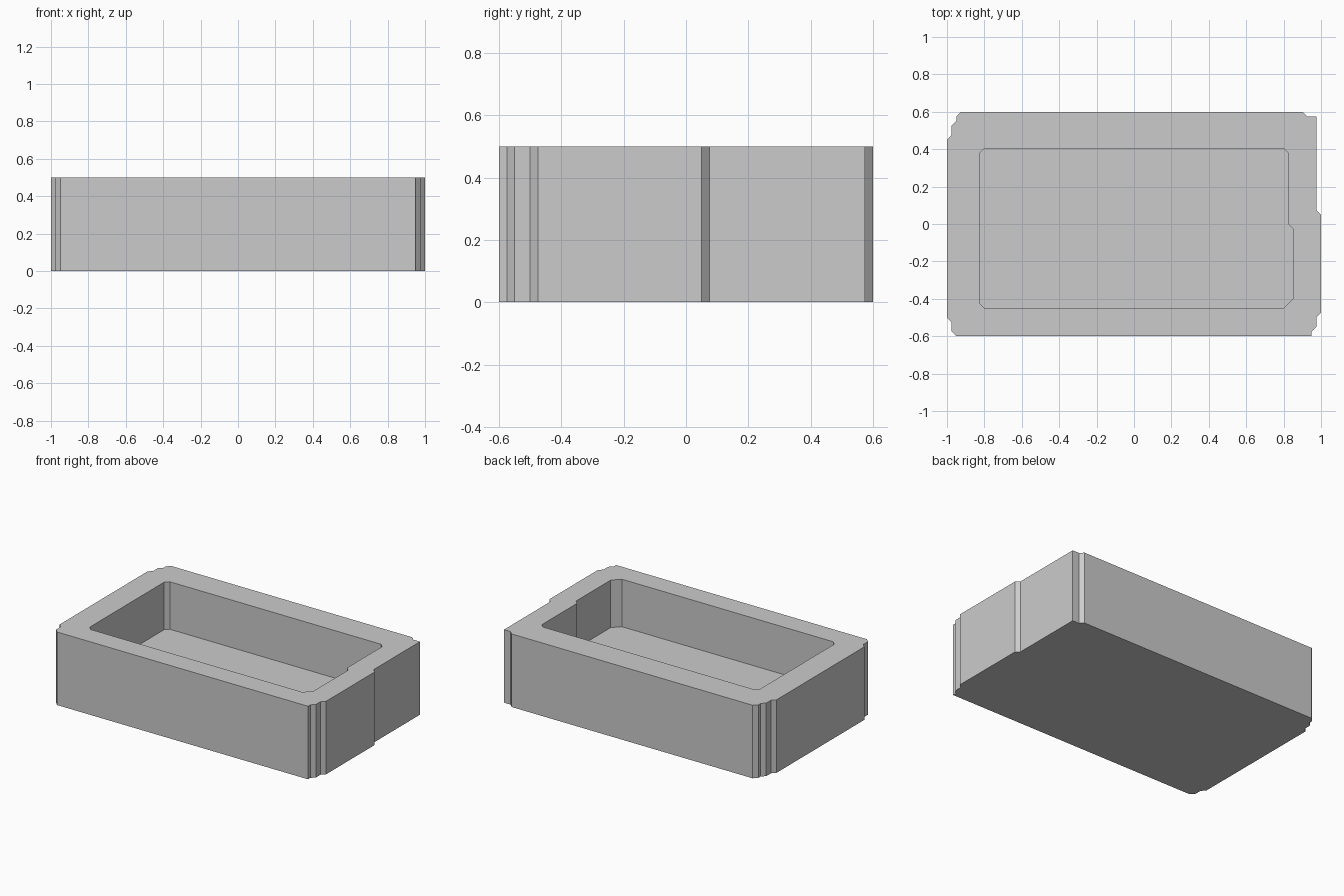
import bpy
import bmesh

cube = bpy.data.objects.get("Cube")
if cube:
    bpy.data.objects.remove(cube, do_unlink=True)

HEIGHT = 0.5
FLOOR = 0.175

# Stepped outline of the block, counter-clockwise from the front left
OUTER = [(-.95, -.6), (.95, -.6), (.95, -.575), (.975, -.55), (.975, -.5),
         (1, -.475), (1, .05), (.975, .075), (.975, .575), (.925, .575),
         (.9, .6), (-.925, .6), (-.95, .575), (-.95, .55), (-.975, .525),
         (-.975, .475), (-1, .45), (-1, -.5), (-.975, -.525), (-.975, -.575)]

# Chamfered outline of the cavity
INNER = [(-.8, -.45), (.8, -.45), (.85, -.4), (.85, -.025), (.825, 0),
         (.825, .38), (.8, .405), (-.8, .405), (-.825, .38), (-.825, -.425)]


def ring(bm, outline, z):
    return [bm.verts.new((x, y, z)) for x, y in outline]


def wall(bm, lower, upper):
    n = len(lower)
    for i in range(n):
        j = (i + 1) % n
        bm.faces.new((lower[i], lower[j], upper[j], upper[i]))


def loop_edges(bm, verts):
    return [bm.edges.get((v, verts[i - 1])) for i, v in enumerate(verts)]


# Tray body: outer wall, underside, cavity wall, floor and rim
bm = bmesh.new()
base, top = ring(bm, OUTER, 0), ring(bm, OUTER, HEIGHT)
floor, lip = ring(bm, INNER, FLOOR), ring(bm, INNER, HEIGHT)
wall(bm, base, top)
wall(bm, floor, lip)
bm.faces.new(base)
bm.faces.new(floor)
bmesh.ops.triangle_fill(bm, edges=loop_edges(bm, top) + loop_edges(bm, lip),
                        use_beauty=True, normal=(0, 0, 1))
bmesh.ops.recalc_face_normals(bm, faces=bm.faces)

mesh = bpy.data.meshes.new("tray_body")
bm.to_mesh(mesh)
bm.free()
tray = bpy.data.objects.new("tray_body", mesh)
bpy.context.collection.objects.link(tray)

# Plain grey
grey = bpy.data.materials.new("plain_grey")
grey.use_nodes = True
colour = (0.6, 0.6, 0.6, 1)
grey.diffuse_color = colour
grey.node_tree.nodes["Principled BSDF"].inputs["Base Color"].default_value = colour
mesh.materials.append(grey)
